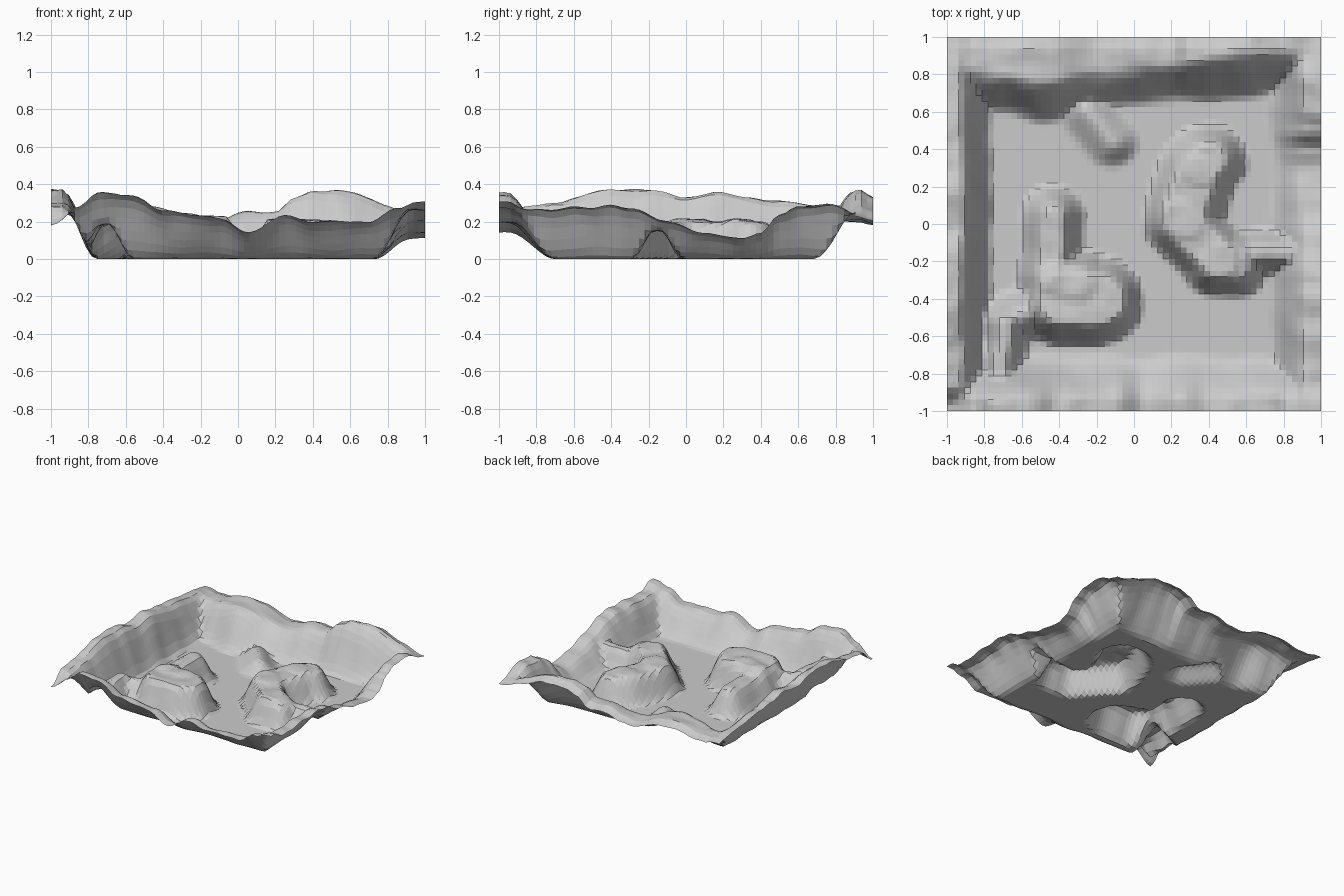
import bpy, bmesh
from mathutils import Vector, noise

if "Cube" in bpy.data.objects:
    bpy.data.objects.remove(bpy.data.objects["Cube"], do_unlink=True)

CELLS = 64

# Rim height along each side: (position along side, height)
LEFT_RIM = [(-1, .17), (-.86, .28), (-.7, .3), (-.4, .37), (-.2, .37), (0, .33),
            (.15, .35), (.5, .31), (.75, .28), (1, .24)]
RIGHT_RIM = [(-1, .29), (-.85, .26), (-.4, .285), (-.3, .27), (-.1, .2), (.1, .14),
             (.3, .11), (.4, .14), (.5, .24), (.6, .28), (.75, .29), (1, .2)]
FRONT_RIM = [(-1, .17), (-.85, .28), (-.75, .35), (-.6, .35), (-.4, .26), (-.1, .22),
             (.05, .14), (.25, .23), (.4, .2), (.7, .2), (.85, .27), (1, .29)]
BACK_RIM = [(-1, .24), (-.8, .25), (-.6, .29), (-.45, .28), (-.2, .2), (-.1, .21),
            (.03, .25), (.2, .25), (.3, .33), (.4, .365), (.6, .36), (.8, .29), (1, .2)]
# Foot of the back slope wanders across the basin
BACK_FOOT = [(-1, .6), (-.7, .58), (-.5, .53), (0, .62), (.5, .66), (1, .71)]

# Mounds as rounded ridges: start, end, outer radius, slope width, height
RIDGES = [
    ((-.38, -.41), (-.19, -.41), .25, .13, .23),
    ((-.42, -.3), (-.28, -.32), .2, .14, .22),
    ((-.45, -.3), (-.43, .04), .18, .14, .2),
    ((-.7, -.53), (-.4, -.4), .16, .15, .16),
    ((-.72, -.95), (-.69, -.53), .14, .12, .19),
    ((.27, .05), (.33, .25), .23, .13, .2),
    ((.36, .3), (.4, .34), .21, .13, .2),
    ((.24, .02), (.46, -.2), .2, .12, .2),
    ((.44, -.2), (.52, -.21), .2, .12, .18),
    ((.46, -.17), (.95, -.14), .14, .12, .15),
    ((-.25, .6), (-.12, .44), .16, .16, .1),
]


def ramp(a, b, v):
    t = max(0, min(1, (v - a) / (b - a)))
    return t * t * (3 - 2 * t)


def along(profile, v):
    for (a, ha), (b, hb) in zip(profile, profile[1:]):
        if v <= b:
            return ha + (hb - ha) * ramp(a, b, v)
    return profile[-1][1]


def ridge_height(p, start, end, radius, width, height):
    a, b = Vector(start), Vector(end)
    d = b - a
    t = max(0, min(1, (p - a).dot(d) / d.length_squared))
    return height * ramp(0, width, radius - (p - a - d * t).length)


def terrain(x, y):
    # Wobble the slopes so that their feet look eroded
    wob = noise.noise(Vector((x * 5, y * 5, 2))) * .02
    foot = along(BACK_FOOT, x)
    crest = 1 - .1 * ramp(.93, 1, y)
    parts = [
        along(LEFT_RIM, y) * ramp(.75, .94, -x + wob),
        along(RIGHT_RIM, y) * ramp(.72, .93, x + wob),
        along(FRONT_RIM, x) * ramp(.69, .95, -y + wob),
        along(BACK_RIM, x) * ramp(foot, foot + .24, y + wob) * crest,
    ]
    p = Vector((x + wob, y - wob))
    parts += [ridge_height(p, *r) for r in RIDGES]
    # Blend overlapping landforms with a soft maximum
    h = sum(v ** 12 for v in parts) ** (1 / 12)
    rough = noise.noise(Vector((x * 9, y * 9, 7))) * .05
    return max(0, h * (1 + rough))


# Open terrain sheet
bm = bmesh.new()
bmesh.ops.create_grid(bm, x_segments=CELLS, y_segments=CELLS, size=1)
for v in bm.verts:
    v.co.z = terrain(v.co.x, v.co.y)
mesh = bpy.data.meshes.new("terrain")
bm.to_mesh(mesh)
bm.free()
ground = bpy.data.objects.new("terrain", mesh)
bpy.context.collection.objects.link(ground)

# Plain stone colour
stone = bpy.data.materials.new("light_grey_stone")
stone.use_nodes = True
colour = (.6, .6, .6, 1)
stone.diffuse_color = colour
stone.node_tree.nodes["Principled BSDF"].inputs["Base Color"].default_value = colour
mesh.materials.append(stone)
